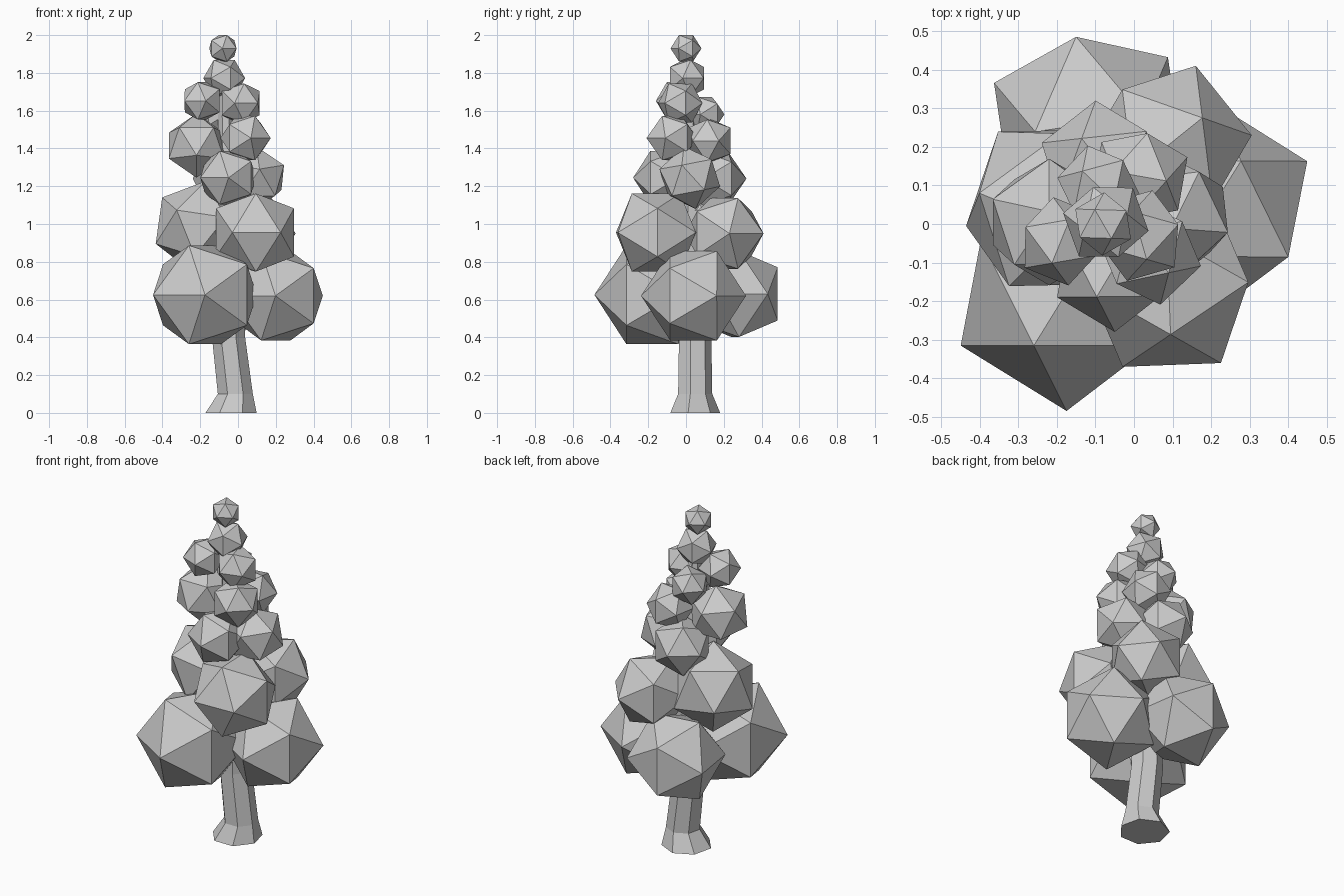
import bpy, bmesh
from math import radians, sin, cos, sqrt, pi
from mathutils import Vector, Matrix

if "Cube" in bpy.data.objects:
    bpy.data.objects.remove(bpy.data.objects["Cube"])

PHI = (1 + sqrt(5)) / 2


def make_object(name, bm):
    bmesh.ops.recalc_face_normals(bm, faces=bm.faces[:])
    mesh = bpy.data.meshes.new(name)
    bm.to_mesh(mesh)
    bm.free()
    obj = bpy.data.objects.new(name, mesh)
    bpy.context.collection.objects.link(obj)


def foliage(name, centre, r, v1, v2):
    """Icosahedron with two neighbouring corners pointing along v1 and v2."""
    a, b = Vector(v1).normalized(), Vector(v2).normalized()
    y = (a + b).normalized()
    x = (a - b)
    x = (x - y * x.dot(y)).normalized()
    z = x.cross(y)
    rot = Matrix((x, y, z)).transposed()
    bm = bmesh.new()
    k = r / sqrt(1 + PHI * PHI)
    for s in (-1, 1):
        for t in (-PHI, PHI):
            for p in ((s, t, 0), (0, s, t), (t, 0, s)):
                bm.verts.new(rot @ (Vector(p) * k) + Vector(centre))
    bmesh.ops.convex_hull(bm, input=bm.verts[:])
    make_object(name, bm)


def upright(name, centre, r, heading):
    """Foliage clump with a level edge facing the heading (degrees)."""
    a, b = radians(heading - 31.72), radians(heading + 31.72)
    foliage(name, centre, r, (cos(a), sin(a), 0), (cos(b), sin(b), 0))


# Seven-sided trunk with a flared foot, tapering up inside the foliage
rings = [(-.037, .042, 0, .139), (-.014, .044, .1, .095), (-.05, .044, .4, .09),
         (-.05, .03, .9, .075), (-.06, .015, 1.4, .05), (-.075, .005, 1.8, .025)]
bm = bmesh.new()
loops = []
for cx, cy, z, r in rings:
    loops.append([bm.verts.new((cx + r * sin(2 * pi * i / 7),
                                cy + r * cos(2 * pi * i / 7), z)) for i in range(7)])
for lo, hi in zip(loops, loops[1:]):
    for i in range(7):
        j = (i + 1) % 7
        bm.faces.new((lo[i], lo[j], hi[j], hi[i]))
bm.faces.new(loops[0])
bm.faces.new(loops[-1])
make_object("trunk", bm)

# Upright foliage clumps, tier by tier from the bottom: x, y, z, radius, heading
clumps = [
    (-.175, -.178, .625, .307, -121.7), (.20, .04, .62, .278, 57.9), (-.117, .26, .63, .268, 8.4),
    (.09, -.159, .955, .243, -87.8), (.087, .203, .95, .22, 38.8),
    (-.052, -.114, 1.245, .166, -121), (-.081, .152, 1.24, .169, 128),
    (.04, -.074, 1.455, .138, -46.4), (.015, .124, 1.44, .133, -10),
    (-.19, -.045, 1.652, .116, -112), (.015, -.03, 1.64, .122, -74), (-.092, .098, 1.58, .109, 136.7),
    (-.073, .005, 1.772, .113, 20), (-.08, 0, 1.93, .082, -60),
]
for n, (x, y, z, r, heading) in enumerate(clumps, 1):
    upright(f"foliage_{n:02d}", (x, y, z), r, heading)

# Tilted clumps on the left and right sides
foliage("foliage_left_low", (-.209, .042, .987), .249, (-.226, -.047, -.092), (-.191, .038, .153))
foliage("foliage_right_mid", (.095, .02, 1.245), .168, (.155, .085, -.07), (.15, -.04, .065))
foliage("foliage_left_high", (-.22, .005, 1.415), .172, (-.15, -.065, -.075), (-.15, .065, .075))
